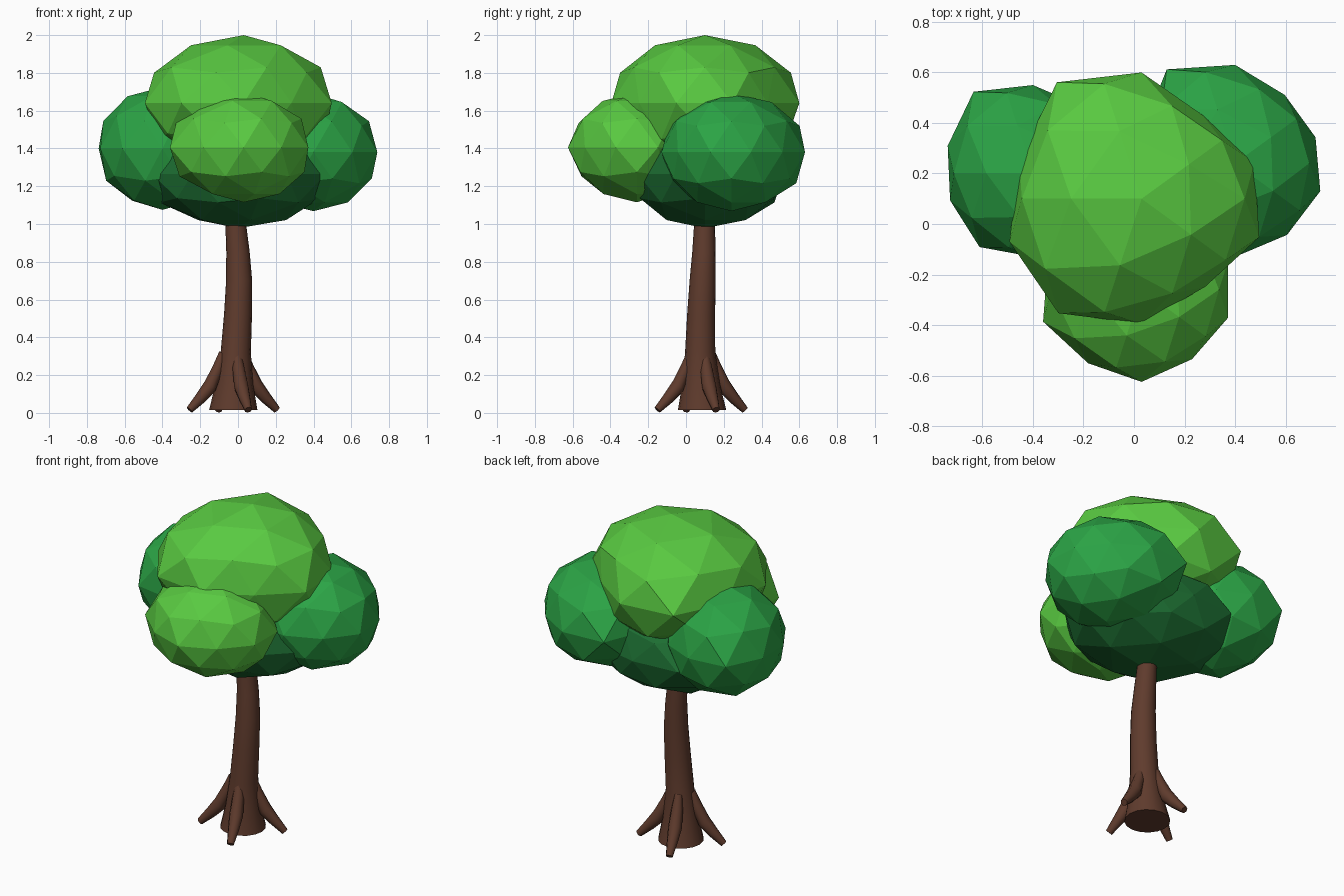
import bpy, bmesh, math
from mathutils import Vector

cube = bpy.data.objects.get("Cube")
if cube:
    bpy.data.objects.remove(cube)


def material(name, rgb):
    mat = bpy.data.materials.new(name)
    mat.use_nodes = True
    mat.diffuse_color = (*rgb, 1)
    mat.node_tree.nodes["Principled BSDF"].inputs["Base Color"].default_value = (*rgb, 1)
    return mat


light_green = material("light_green", (0.1, 0.59, 0.053))
mid_green = material("mid_green", (0.024, 0.37, 0.06))
dark_green = material("dark_green", (0.012, 0.155, 0.032))
bark = material("bark_brown", (0.115, 0.044, 0.026))


def add_object(name, bm, mat):
    bmesh.ops.recalc_face_normals(bm, faces=bm.faces)
    mesh = bpy.data.meshes.new(name)
    bm.to_mesh(mesh)
    bm.free()
    mesh.materials.append(mat)
    obj = bpy.data.objects.new(name, mesh)
    bpy.context.collection.objects.link(obj)
    return obj


def foliage(name, centre, height, radii, mat):
    """Faceted leaf clump; radii give its uneven outline at ten equal turns."""
    bm = bmesh.new()
    bmesh.ops.create_icosphere(bm, subdivisions=2, radius=1)
    for v in bm.verts:
        x, y, z = -v.co.x, -v.co.y, v.co.z
        turn = (math.degrees(math.atan2(y, x)) - 18) % 360 / 36
        i, f = int(turn) % 10, turn % 1
        r = radii[i] * (1 - f) + radii[(i + 1) % 10] * f
        v.co = Vector(centre) + Vector((x * r, y * r, z * height))
    return add_object(name, bm, mat)


def tube(name, rings, sides, axis_x, axis_y, mat):
    """Capped tube through (centre, radius) rings lying in the given plane."""
    bm = bmesh.new()
    loops = []
    for centre, radius in rings:
        loops.append([bm.verts.new(Vector(centre) + radius * (
            axis_x * math.cos(math.tau * k / sides) + axis_y * math.sin(math.tau * k / sides)))
            for k in range(sides)])
    for a, b in zip(loops, loops[1:]):
        for k in range(sides):
            n = (k + 1) % sides
            bm.faces.new((a[k], a[n], b[n], b[k]))
    bm.faces.new(loops[0])
    bm.faces.new(loops[-1])
    obj = add_object(name, bm, mat)
    bpy.ops.object.select_all(action="DESELECT")
    obj.select_set(True)
    bpy.context.view_layer.objects.active = obj
    bpy.ops.object.shade_smooth_by_angle(angle=math.radians(62))
    return obj


# Leaf clumps
foliage("top_foliage", (0.03, 0.1, 1.64), 0.36,
        (0.47, 0.41, 0.5, 0.57, 0.51, 0.55, 0.56, 0.495, 0.43, 0.49), light_green)
foliage("front_foliage", (0.03, -0.26, 1.405), 0.29,
        (0.36, 0.3, 0.25, 0.28, 0.39, 0.41, 0.36, 0.365, 0.34, 0.36), light_green)
foliage("right_foliage", (-0.4, 0.2, 1.4), 0.325,
        (0.33, 0.33, 0.35, 0.4, 0.355, 0.345, 0.36, 0.33, 0.33, 0.33), mid_green)
foliage("left_foliage", (0.4, 0.24, 1.38), 0.312,
        (0.335, 0.335, 0.39, 0.46, 0.39, 0.38, 0.41, 0.37, 0.35, 0.355), mid_green)
foliage("lower_foliage", (0, 0.1, 1.265), 0.287,
        (0.48, 0.44, 0.42, 0.49, 0.5, 0.48, 0.41, 0.37, 0.44, 0.49), dark_green)

# Gently bent trunk, flared at the foot
X, Y, Z = Vector((1, 0, 0)), Vector((0, 1, 0)), Vector((0, 0, 1))
tube("trunk", [((-0.025, 0.085, 0.015), 0.128), ((-0.02, 0.08, 0.15), 0.1),
               ((-0.012, 0.075, 0.32), 0.08), ((0, 0.08, 0.52), 0.074),
               ((0.006, 0.088, 0.7), 0.069), ((0, 0.095, 0.85), 0.062),
               ((-0.012, 0.098, 1.0), 0.055), ((-0.02, 0.1, 1.2), 0.05)], 16, X, Y, bark)

# Four roots spreading from the trunk
foot = Vector((-0.025, 0.08, 0))
for i, name in enumerate(("left_root", "back_root", "right_root", "front_root")):
    angle = math.radians(19 + 90 * i)
    out = Vector((math.cos(angle), math.sin(angle), 0))
    path = [(0.063, 0.31, 0.022), (0.088, 0.23, 0.034), (0.13, 0.14, 0.04),
            (0.182, 0.08, 0.032), (0.245, 0.016, 0.02)]
    tube(name, [(foot + out * r + Z * z, w) for r, z, w in path], 8, Z.cross(out),
         (out + Z).normalized(), bark)
